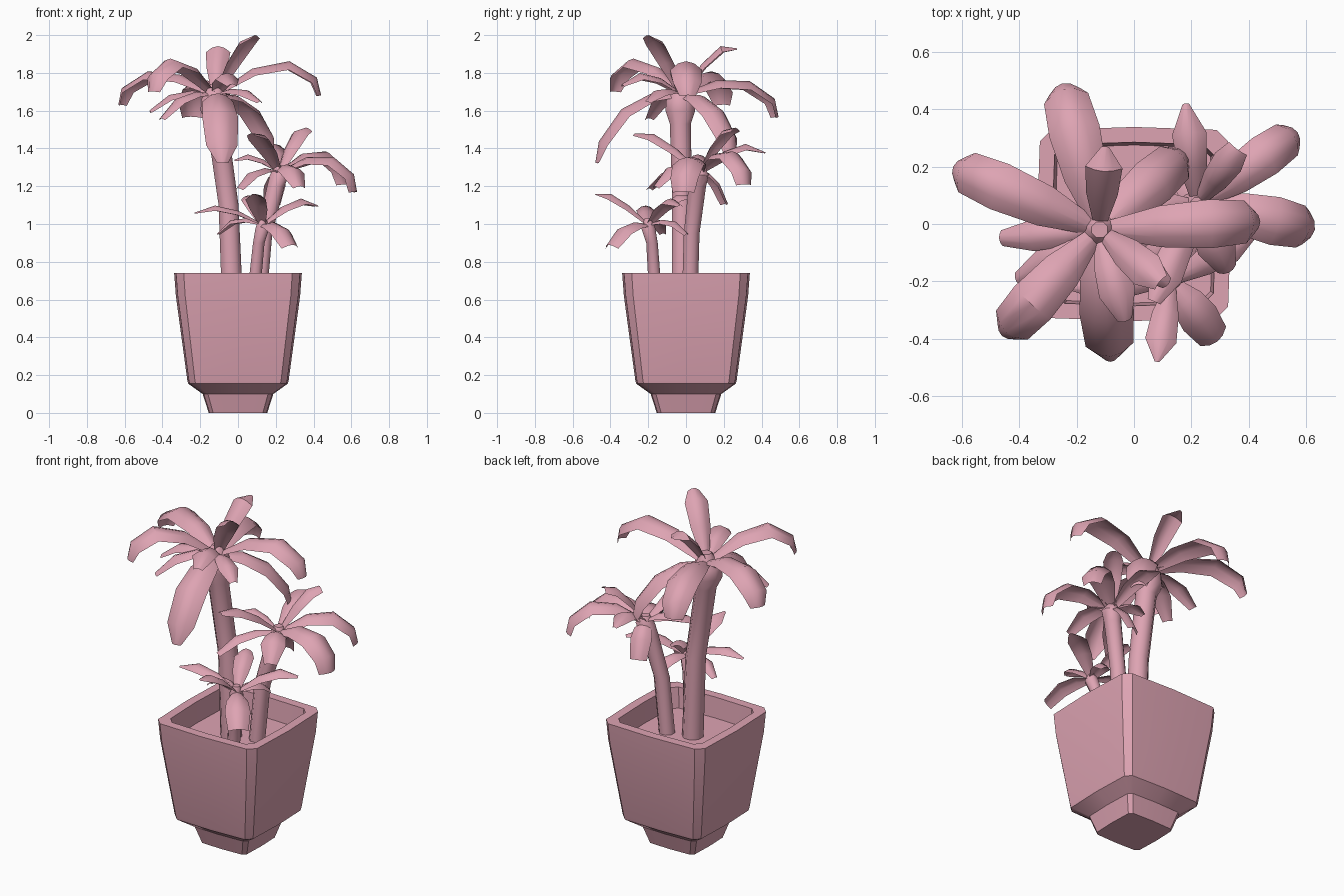
import bpy, bmesh, math
from mathutils import Vector

pink = bpy.data.materials.new("pink")
pink.diffuse_color = (0.73, 0.37, 0.45, 1)


def make(name, bm, angle):
    me = bpy.data.meshes.new(name)
    bm.normal_update()
    bm.to_mesh(me)
    bm.free()
    ob = bpy.data.objects.new(name, me)
    bpy.context.collection.objects.link(ob)
    me.materials.append(pink)
    bpy.ops.object.select_all(action='DESELECT')
    ob.select_set(True)
    bpy.context.view_layer.objects.active = ob
    bpy.ops.object.shade_smooth_by_angle(angle=math.radians(angle))
    return ob


def loft(bm, rings, closed=True):
    vs = [[bm.verts.new(p) for p in r] for r in rings]
    n = len(vs[0])
    for a, b in zip(vs, vs[1:]):
        for i in range(n if closed else n - 1):
            j = (i + 1) % n
            bm.faces.new((a[i], a[j], b[j], b[i]))
    return vs


# Pot: slightly bulging square with cut corners, lofted up, over the rim, down to the soil
def square(h, z):
    c, b = h * 0.12, h * 0.03
    side = [(h - b, -h + b + c), (h, 0), (h - b, h - b - c)]
    out = []
    for k in range(4):
        co, si = round(math.cos(k * math.pi / 2)), round(math.sin(k * math.pi / 2))
        out += [(x * co - y * si, x * si + y * co, z) for x, y in side]
    return out


bm = bmesh.new()
profile = [(0.155, 0), (0.187, 0.10), (0.264, 0.155), (0.268, 0.17), (0.329, 0.62),
           (0.338, 0.74), (0.285, 0.74), (0.275, 0.62)]
rings = loft(bm, [square(h, z) for h, z in profile])
bm.faces.new(rings[0][::-1])
bm.faces.new(rings[-1])
make("pot", bm, 25)


# Stems: eight-sided tapering tubes through (x, y, z, radius) points
def stem(name, pts):
    bm = bmesh.new()
    rings = loft(bm, [[(x + r * math.cos(i * math.pi / 4 + 0.39),
                        y + r * math.sin(i * math.pi / 4 + 0.39), z) for i in range(8)]
                      for x, y, z, r in pts])
    bm.faces.new(rings[0][::-1])
    bm.faces.new(rings[-1])
    make(name, bm, 50)


stem("tall_stem", [(-0.03, -0.02, 0.6, 0.06), (-0.05, -0.02, 1.1, 0.057), (-0.11, -0.03, 1.53, 0.06),
                   (-0.12, -0.03, 1.60, 0.085), (-0.12, -0.03, 1.66, 0.08), (-0.12, -0.02, 1.74, 0.03)])
stem("middle_stem", [(0.11, 0.02, 0.6, 0.045), (0.14, 0.03, 0.95, 0.045), (0.20, 0.06, 1.2, 0.05),
                     (0.22, 0.07, 1.26, 0.055), (0.22, 0.07, 1.31, 0.025)])
stem("short_stem", [(0.08, -0.16, 0.6, 0.037), (0.11, -0.18, 0.9, 0.033),
                    (0.13, -0.2, 0.98, 0.04), (0.13, -0.2, 1.03, 0.02)])


# Leaves: arched gutters from the crown to a tip (x, y, z, arch height, width, tip width factor);
# strongly arched leaves end in a nearly vertical drooping tip
def crown(name, base, leaves):
    base = Vector(base)
    for k, (x, y, z, arch, w, end) in enumerate(leaves):
        d = Vector((x, y, z)) - base
        side = Vector((-d.y, d.x, 0)).normalized()

        def at(t):
            return base + d * t + Vector((0, 0, arch * 2.6 * t * (1 - t * t)))

        steps = [(at(0), 0.3), (at(0.35), 0.85), (at(0.7), 1)]
        if arch >= 0.1:
            steps.append((at(0.96), 0.88))
        droop = 0.4 * w if arch >= 0.1 else 0
        steps.append((at(1) - Vector((0, 0, droop)), end))
        rows = []
        for i, (p, f) in enumerate(steps):
            tan = steps[min(i + 1, len(steps) - 1)][0] - steps[max(i - 1, 0)][0]
            up = tan.normalized().cross(side)
            half = w * f / 2
            rows.append([p + side * half * s - up * half * 0.55 * s * s
                         for s in (1, 0.5, 0, -0.5, -1)])
        bm = bmesh.new()
        loft(bm, rows, closed=False)
        make(f"{name}_leaf_{k + 1}", bm, 45)


crown("tall", (-0.12, -0.02, 1.69), [
    (-0.63, 0.20, 1.70, 0.12, 0.17, 0.55),
    (-0.46, -0.39, 1.77, 0.14, 0.17, 0.5),
    (-0.25, 0.49, 1.64, 0.11, 0.18, 0.6),
    (0.44, 0.01, 1.75, 0.14, 0.17, 0.5),
    (-0.08, -0.48, 1.40, 0.13, 0.19, 0.3),
    (0.18, 0.25, 1.44, 0.10, 0.17, 0.5),
    (0.09, -0.20, 2.0, 0.07, 0.13, 0.5),
    (-0.10, 0.27, 1.93, 0.09, 0.13, 0.2),
    (-0.47, -0.05, 1.60, 0.06, 0.11, 0.5),
    (-0.03, -0.34, 1.74, 0.08, 0.13, 0.4),
    (0.12, -0.21, 1.65, 0.05, 0.11, 0.4),
    (-0.41, -0.20, 1.56, 0.07, 0.11, 0.5)])
crown("middle", (0.22, 0.07, 1.28), [
    (0.57, 0.32, 1.27, 0.12, 0.15, 0.65),
    (0.63, -0.02, 1.24, 0.11, 0.17, 0.7),
    (0.18, 0.42, 1.38, 0.08, 0.12, 0.2),
    (0.36, 0.26, 1.51, 0.06, 0.11, 0.7),
    (0.07, -0.27, 1.48, 0.06, 0.12, 0.4),
    (-0.02, 0.06, 1.34, 0.05, 0.10, 0.3),
    (0.0, -0.20, 1.19, 0.06, 0.09, 0.6),
    (0.17, 0.22, 1.11, 0.06, 0.12, 0.8),
    (0.33, -0.17, 1.20, 0.08, 0.14, 0.5)])
crown("short", (0.13, -0.2, 1.0), [
    (0.29, -0.41, 0.89, 0.06, 0.14, 0.8),
    (0.08, -0.48, 1.16, 0.05, 0.11, 0.15),
    (0.42, -0.03, 1.10, 0.07, 0.11, 0.3),
    (-0.23, -0.22, 1.06, 0.06, 0.10, 0.2),
    (-0.11, -0.12, 0.95, 0.06, 0.09, 0.4),
    (0.05, 0.01, 1.15, 0.05, 0.11, 0.6),
    (0.20, 0.01, 0.95, 0.05, 0.10, 0.6)])
